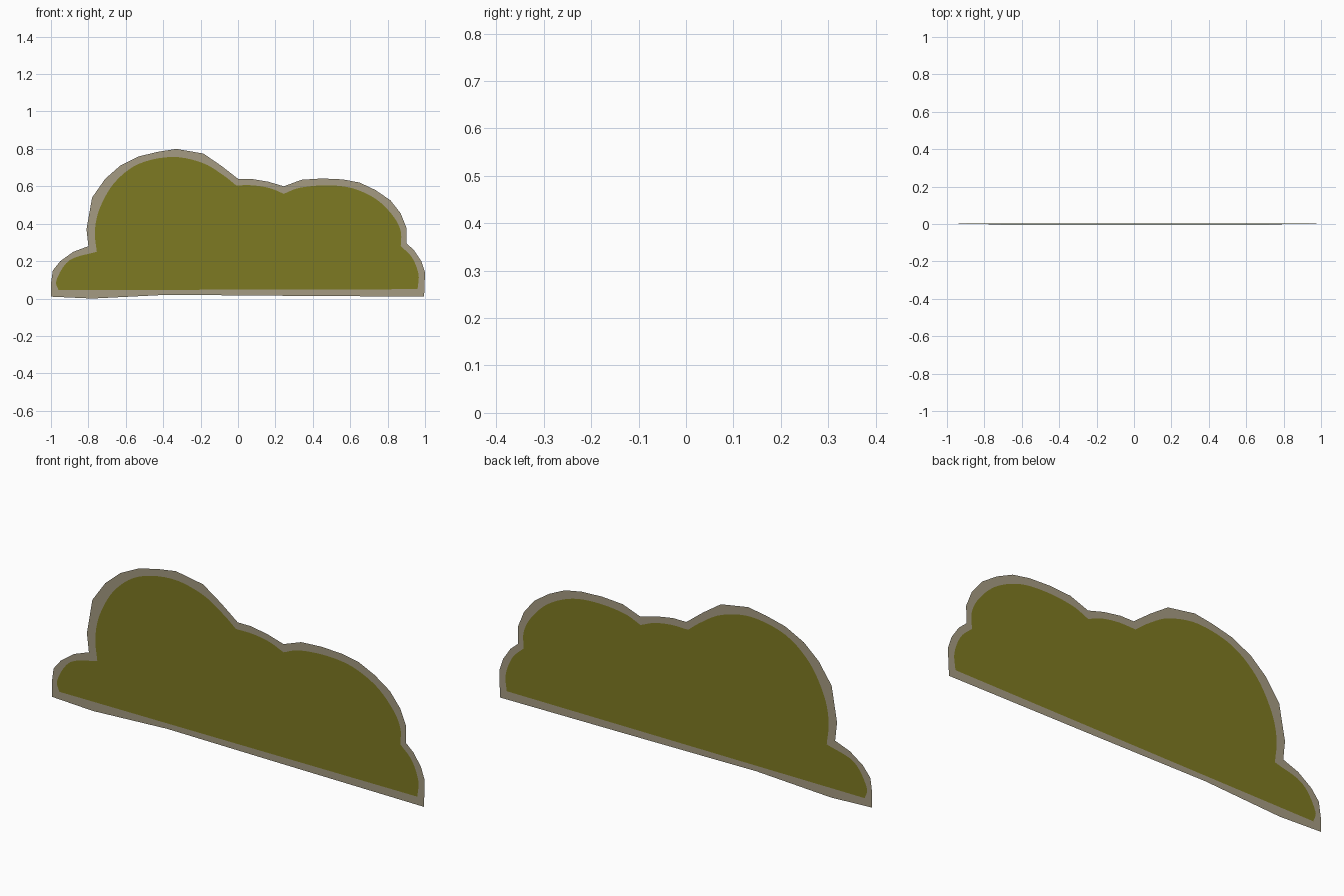
import bpy, bmesh
from mathutils import Vector

if "Cube" in bpy.data.objects:
    bpy.data.objects.remove(bpy.data.objects["Cube"])


def material(name, rgb):
    m = bpy.data.materials.new(name)
    m.diffuse_color = (*rgb, 1)
    m.use_nodes = True
    m.node_tree.nodes["Principled BSDF"].inputs["Base Color"].default_value = m.diffuse_color
    return m


# Low-poly outer silhouette (x, z)
OUTLINE = [(-1, .01), (-1, .08), (-.99, .15), (-.95, .2), (-.88, .25), (-.8, .28),
           (-.81, .37), (-.78, .54), (-.71, .64), (-.63, .71), (-.53, .76), (-.425, .785),
           (-.33, .8), (-.185, .775), (-.09, .71), (0, .64), (.07, .64), (.16, .625),
           (.245, .6), (.34, .635), (.45, .642), (.56, .637), (.65, .62), (.735, .58),
           (.815, .525), (.87, .455), (.9, .38), (.9, .295), (.94, .26), (.98, .2),
           (1, .14), (.995, .01), (.22, .015), (-.38, .02), (-.78, 0)]

# Smooth leafy lobes inside the rim, each meeting the next at a cusp
LOBES = [
    [(-.96, .045), (-.97, .1), (-.9, .205), (-.755, .25)],
    [(-.755, .25), (-.765, .36), (-.74, .48), (-.66, .62), (-.53, .72), (-.35, .757),
     (-.19, .725), (-.08, .66), (-.01, .605)],
    [(-.01, .605), (.08, .605), (.17, .59), (.245, .56)],
    [(.245, .56), (.33, .592), (.47, .605), (.61, .59), (.74, .53), (.83, .44),
     (.87, .36), (.87, .28)],
    [(.87, .28), (.93, .22), (.965, .13), (.96, .05)],
]


def smooth(points, steps=5):
    """Catmull-Rom samples along one lobe, without its last point."""
    p = [Vector(q) for q in points]
    p = [2 * p[0] - p[1]] + p + [2 * p[-1] - p[-2]]
    out = []
    for a, b, c, d in zip(p, p[1:], p[2:], p[3:]):
        for i in range(steps):
            t = i / steps
            out.append(0.5 * (2 * b + (c - a) * t + (2 * a - 5 * b + 4 * c - d) * t * t
                              + (3 * b - a - 3 * c + d) * t ** 3))
    return out


def add_loop(bm, points):
    # The card leans very slightly forward towards its top
    vs = [bm.verts.new((x, .003 - .008 * z, z)) for x, z in points]
    return vs, [bm.edges.new((vs[i - 1], vs[i])) for i in range(len(vs))]


def finish(bm, name, mat):
    for f in bm.faces:
        f.normal_update()
        if f.normal.y > 0:
            f.normal_flip()
    mesh = bpy.data.meshes.new(name)
    bm.to_mesh(mesh)
    bm.free()
    mesh.materials.append(mat)
    obj = bpy.data.objects.new(name, mesh)
    bpy.context.collection.objects.link(obj)


inner = [q for lobe in LOBES for q in smooth(lobe)] + [LOBES[-1][-1]]

# Pale rim: outer silhouette with the leafy shape cut out
bm = bmesh.new()
edges = add_loop(bm, OUTLINE)[1] + add_loop(bm, inner)[1]
bmesh.ops.triangle_fill(bm, use_beauty=True, edges=edges, normal=(0, -1, 0))
finish(bm, "bush_rim", material("pale taupe", (.38, .33, .225)))

# Olive leaf mass filling the rim
bm = bmesh.new()
edges = add_loop(bm, inner)[1]
bmesh.ops.triangle_fill(bm, use_beauty=True, edges=edges, normal=(0, -1, 0))
finish(bm, "bush_leaves", material("olive green", (.21, .195, .016)))
